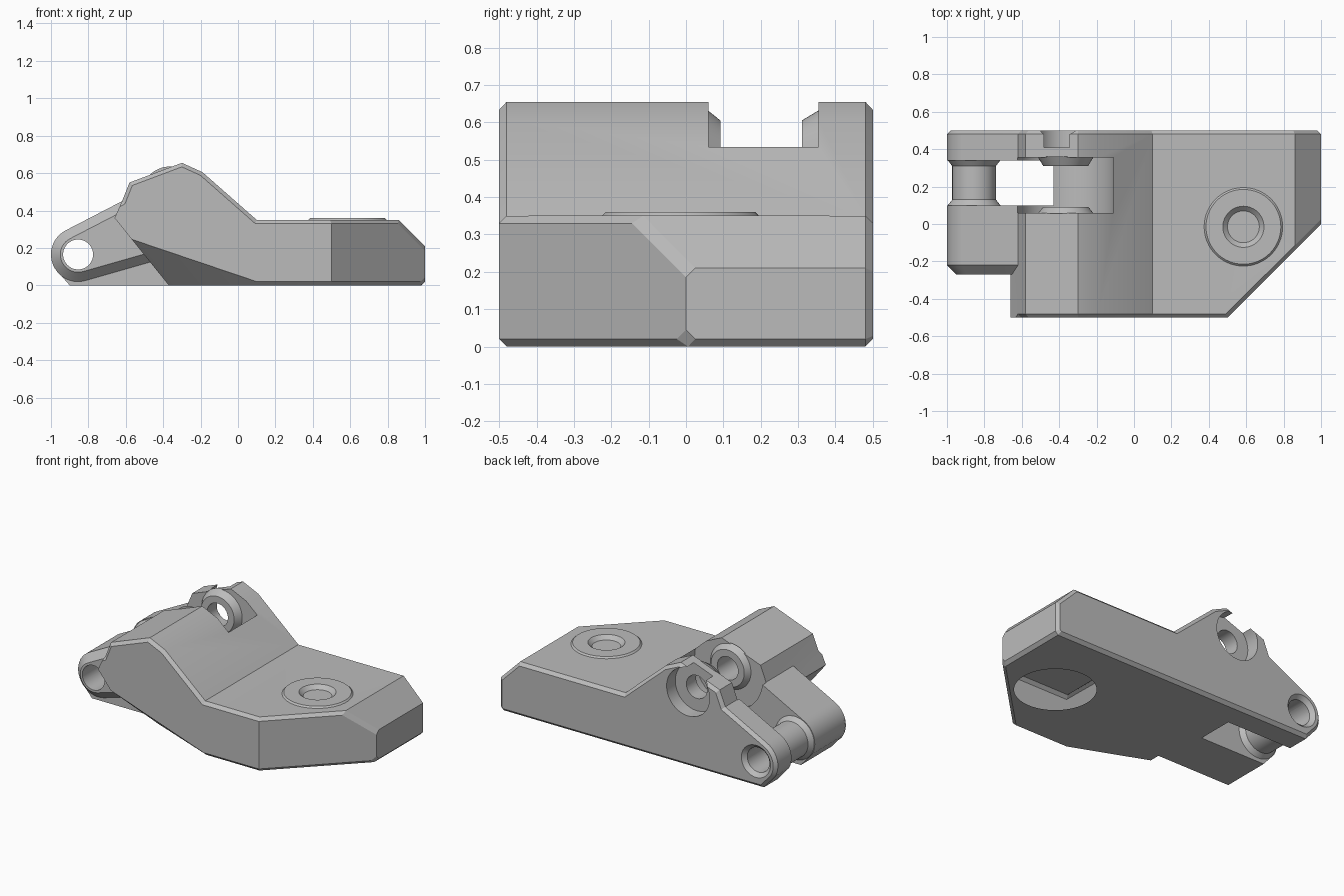
import bpy, bmesh, math
from mathutils import Matrix, Vector

cube = bpy.data.objects.get("Cube")
if cube:
    bpy.data.objects.remove(cube, do_unlink=True)

GREY = (0.5, 0.5, 0.5, 1)
mat = bpy.data.materials.new("plain grey")
mat.use_nodes = True
mat.diffuse_color = GREY
mat.node_tree.nodes["Principled BSDF"].inputs["Base Color"].default_value = GREY

PIN = (-0.855, 0.165)     # hinge eye centre in x, z
BOLT = (-0.365, 0.485)    # pivot bolt centre in x, z
MOUNT = (0.585, -0.015)   # mounting hole centre in x, y
cutters = []


def finish(name, bm):
    bmesh.ops.recalc_face_normals(bm, faces=bm.faces)
    mesh = bpy.data.meshes.new(name)
    bm.to_mesh(mesh)
    bm.free()
    mesh.materials.append(mat)
    ob = bpy.data.objects.new(name, mesh)
    bpy.context.collection.objects.link(ob)
    return ob


def prism(poly, y0, y1):
    """Extrude an x-z outline along y."""
    bm = bmesh.new()
    face = bm.faces.new([bm.verts.new((x, y0, z)) for x, z in poly])
    out = bmesh.ops.extrude_face_region(bm, geom=[face])
    moved = [v for v in out["geom"] if isinstance(v, bmesh.types.BMVert)]
    bmesh.ops.translate(bm, verts=moved, vec=(0, y1 - y0, 0))
    bmesh.ops.recalc_face_normals(bm, faces=bm.faces)
    return bm


def slice_off(bm, point, normal):
    """Remove everything on the normal's side of a plane and cap it."""
    geom = bm.verts[:] + bm.edges[:] + bm.faces[:]
    cut = bmesh.ops.bisect_plane(bm, geom=geom, plane_co=point,
                                 plane_no=normal, clear_outer=True)
    edges = [e for e in cut["geom_cut"] if isinstance(e, bmesh.types.BMEdge)]
    bmesh.ops.contextual_create(bm, geom=edges)
    bmesh.ops.recalc_face_normals(bm, faces=bm.faces)


def chamfer(bm, edges, size):
    bmesh.ops.bevel(bm, geom=edges, offset=size, offset_type="OFFSET",
                    segments=1, profile=0.5, affect="EDGES", clamp_overlap=False)


def round_bar(name, centre, r0, r1, a, b, axis="Y"):
    """Cylinder or cone from a to b along y or z."""
    bm = bmesh.new()
    if axis == "Y":
        m = Matrix.Translation((centre[0], (a + b) / 2, centre[1])) @ Matrix.Rotation(-math.pi / 2, 4, "X")
    else:
        m = Matrix.Translation((centre[0], centre[1], (a + b) / 2))
    bmesh.ops.create_cone(bm, cap_ends=True, segments=64, radius1=r0,
                          radius2=r1, depth=b - a, matrix=m)
    return finish(name, bm)


def cutter(ob):
    ob.hide_render = True
    cutters.append(ob)
    return ob


def carve(ob, *tools):
    bpy.context.view_layer.objects.active = ob
    for tool in tools:
        mod = ob.modifiers.new("cut", "BOOLEAN")
        mod.operation, mod.solver, mod.object = "DIFFERENCE", "EXACT", tool
        bpy.ops.object.modifier_apply(modifier=mod.name)


def arc(start, end, steps, r=0.145):
    for i in range(steps + 1):
        t = math.radians(start + (end - start) * i / steps)
        yield PIN[0] + r * math.cos(t), PIN[1] + r * math.sin(t)


# Main body: side outline, clipped front corner, chamfered rims
outline = [(-0.9, 0), *arc(210, 117, 10), (-0.62, 0.45), (-0.58, 0.55),
           (-0.30, 0.655), (-0.19, 0.605), (0.1, 0.35), (0.86, 0.35),
           (1, 0.21), (1, 0.02), (0.98, 0)]
bm = prism(outline, -0.5, 0.5)
slice_off(bm, (1, 0, 0), (1, -1, 0))


def is_rim(edge):
    sides = [abs(f.normal.y) > 0.3 for f in edge.link_faces]
    a, b = (v.co for v in edge.verts)
    upright = abs((b - a).normalized().z) > 0.99
    return sum(sides) == 1 and not (upright and a.y < 0.4)


chamfer(bm, [e for e in bm.edges if is_rim(e)], 0.02)
body = finish("body", bm)

# Space under and beside the front of the body
side_gap = cutter(finish("side_gap", prism(
    [(-0.62, 0.45), (-0.66, 0.36), (-0.37, 0), (-0.37, -0.1), (-1.2, -0.1), (-1.2, 0.47)],
    -0.7, -0.22)))
bm = prism([(-0.9, -0.2), (0.6, -0.2), (0.6, 0.6), (-0.9, 0.6)], -0.8, -0.225)
p, q, r = Vector((0.1, -0.5, 0.02)), Vector((-0.37, -0.29, 0)), Vector((-0.58, -0.5, 0.25))
slice_off(bm, p, (q - p).cross(r - p))
under_slope = cutter(finish("under_slope", bm))

# Lever slot and its round clearance
lever_slot = cutter(finish("lever_slot", prism(
    [(-1.2, -0.1), (-0.43, -0.1), (-0.43, 0.9), (-1.2, 0.9)], 0.1, 0.34)))
clearance = cutter(round_bar("clearance", BOLT, 0.26, 0.26, 0.06, 0.355))

# Holes
pin_hole = cutter(round_bar("pin_hole", PIN, 0.08, 0.08, -0.6, 0.6))
pin_sink = cutter(round_bar("pin_sink", PIN, 0.07, 0.115, 0.465, 0.51))
bolt_hole = cutter(round_bar("bolt_hole", BOLT, 0.075, 0.075, -0.2, 0.6))
bolt_sink = cutter(round_bar("bolt_sink", BOLT, 0.155, 0.155, 0.41, 0.6))
mount_hole = cutter(round_bar("mount_hole", MOUNT, 0.09, 0.09, -0.1, 0.6, "Z"))
mount_rim = cutter(round_bar("mount_rim", MOUNT, 0.085, 0.115, 0.335, 0.365, "Z"))
mount_sink = cutter(round_bar("mount_sink", MOUNT, 0.24, 0.24, -0.1, 0.2, "Z"))

carve(body, side_gap, under_slope, lever_slot, clearance, pin_hole, pin_sink,
      bolt_hole, bolt_sink, mount_hole, mount_rim, mount_sink)
parts = [body]

# Chamfered cheek on the front of the hinge arm
bm = prism([*arc(286, 117, 20), (-0.62, 0.45), (-0.45, 0.4), (-0.45, 0.13)], -0.27, -0.21)
chamfer(bm, [e for e in bm.edges if any(f.normal.y < -0.9 for f in e.link_faces)], 0.05)
cheek = finish("hinge_cheek", bm)
carve(cheek, pin_hole)
parts.append(cheek)

# Hinge tube with flared collars
for name, r0, r1, a, b in (("hinge_tube", 0.117, 0.117, 0.09, 0.35),
                           ("front_collar", 0.142, 0.117, 0.098, 0.13),
                           ("back_collar", 0.117, 0.142, 0.31, 0.342)):
    part = round_bar(name, PIN, r0, r1, a, b)
    carve(part, pin_hole)
    parts.append(part)

# Bosses around the pivot bolt
for name, r0, r1, a, b in (("front_boss", 0.15, 0.12, 0.055, 0.092),
                           ("back_boss", 0.12, 0.15, 0.31, 0.36)):
    part = round_bar(name, BOLT, r0, r1, a, b)
    carve(part, bolt_hole)
    parts.append(part)

# Raised pad around the mounting hole
pad = round_bar("mount_pad", MOUNT, 0.215, 0.2, 0.345, 0.36, "Z")
carve(pad, mount_hole, mount_rim)
parts.append(pad)

for tool in cutters:
    bpy.data.objects.remove(tool, do_unlink=True)

bpy.ops.object.select_all(action="DESELECT")
for part in parts:
    part.select_set(True)
bpy.context.view_layer.objects.active = body
bpy.ops.object.shade_smooth_by_angle(angle=math.radians(20))
